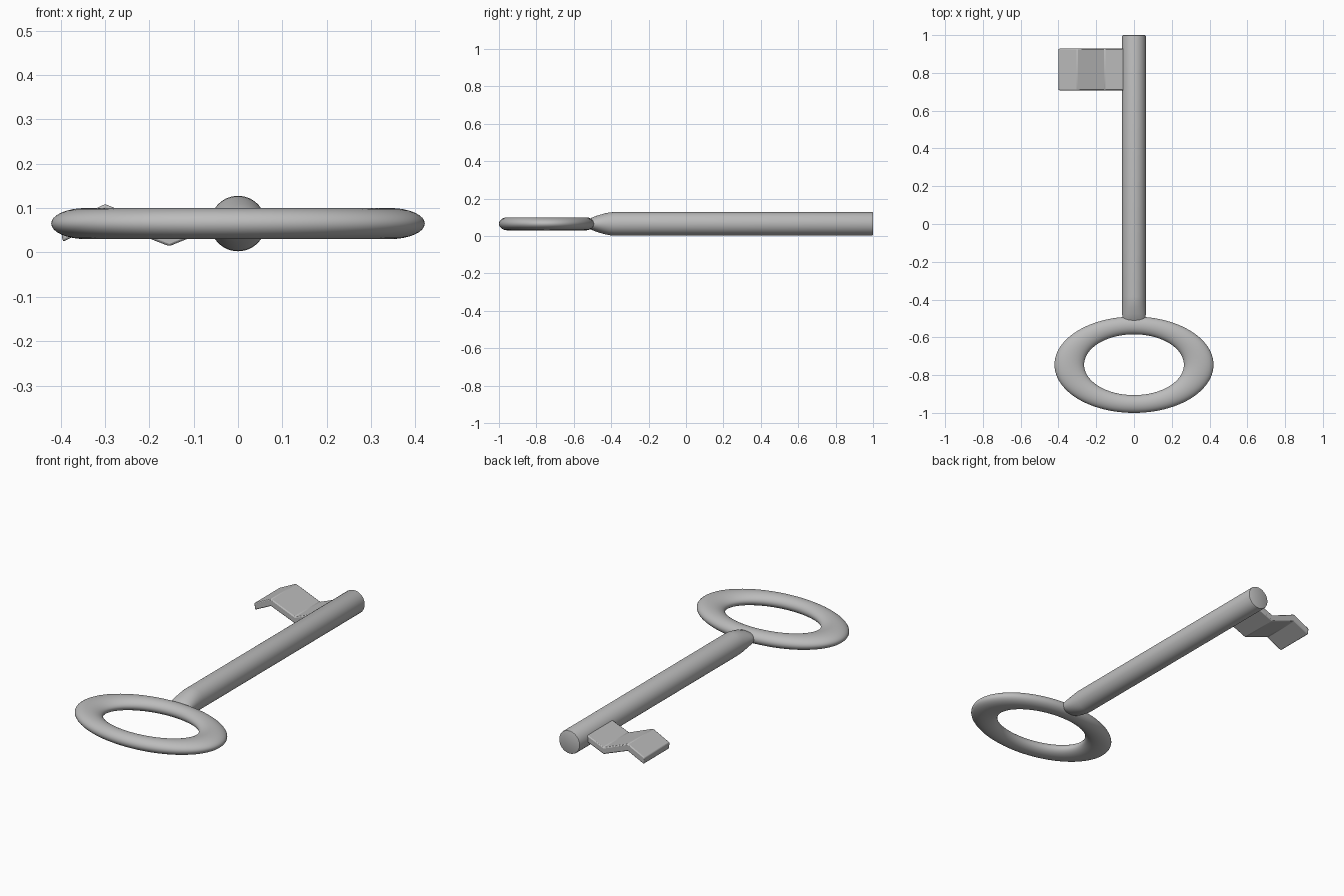
import bpy, bmesh, math

if "Cube" in bpy.data.objects:
    bpy.data.objects.remove(bpy.data.objects["Cube"])

ZC = 0.065
metal = bpy.data.materials.new("plain grey metal")
metal.diffuse_color = (0.5, 0.5, 0.5, 1)
metal.use_nodes = True
metal.node_tree.nodes["Principled BSDF"].inputs["Base Color"].default_value = metal.diffuse_color


def finish(bm, name, angle=35, bevel=0):
    bmesh.ops.recalc_face_normals(bm, faces=bm.faces)
    me = bpy.data.meshes.new(name)
    bm.to_mesh(me)
    bm.free()
    ob = bpy.data.objects.new(name, me)
    bpy.context.collection.objects.link(ob)
    me.materials.append(metal)
    if bevel:
        mod = ob.modifiers.new("soft edges", 'BEVEL')
        mod.width, mod.segments = bevel, 2
    bpy.ops.object.select_all(action='DESELECT')
    ob.select_set(True)
    bpy.context.view_layer.objects.active = ob
    bpy.ops.object.shade_smooth_by_angle(angle=math.radians(angle))
    return ob


def loft(rings, closed):
    # skin a list of point rings; either join the ends or cap them
    bm = bmesh.new()
    vs = [[bm.verts.new(p) for p in r] for r in rings]
    n, m = len(vs), len(vs[0])
    for i in range(n if closed else n - 1):
        a, b = vs[i], vs[(i + 1) % n]
        for j in range(m):
            k = (j + 1) % m
            bm.faces.new((a[j], a[k], b[k], b[j]))
    if not closed:
        bm.faces.new(vs[0])
        bm.faces.new(vs[-1])
    return bm


def circle(n):
    return [(math.cos(2 * math.pi * i / n), math.sin(2 * math.pi * i / n)) for i in range(n)]


# Oval handle: a torus stretched along x
rings = []
for c, s in circle(96):
    rings.append([(c * (0.3425 + 0.0785 * u), -0.745 + s * (0.208 + 0.047 * u), ZC + 0.035 * v)
                  for u, v in circle(32)])
finish(loft(rings, True), "handle_ring")

# Shaft: round rod whose height thins where it meets the ring
sections = [(1.0, 0.058, 0.058), (0.9985, 0.061, 0.061), (0.994, 0.0625, 0.0625),
            (-0.385, 0.0625, 0.0625), (-0.41, 0.0625, 0.061), (-0.44, 0.0625, 0.054),
            (-0.475, 0.0625, 0.044), (-0.505, 0.061, 0.032), (-0.52, 0.055, 0.022)]
finish(loft([[(rx * u, y, ZC + rz * v) for u, v in circle(48)] for y, rx, rz in sections], False),
       "shaft")

# Bit: zigzag plate, profile in x-z swept along y
top = [(0.0, 0.113), (-0.155, 0.05), (-0.30, 0.109), (-0.40, 0.06)]
bottom = [(-0.395, 0.024), (-0.30, 0.07), (-0.155, 0.014), (0.0, 0.077)]
profile = top + bottom
bm = loft([[(x, y, z) for x, z in profile] for y in (0.708, 0.928)], False)
finish(bm, "bit", 20, 0.005)
